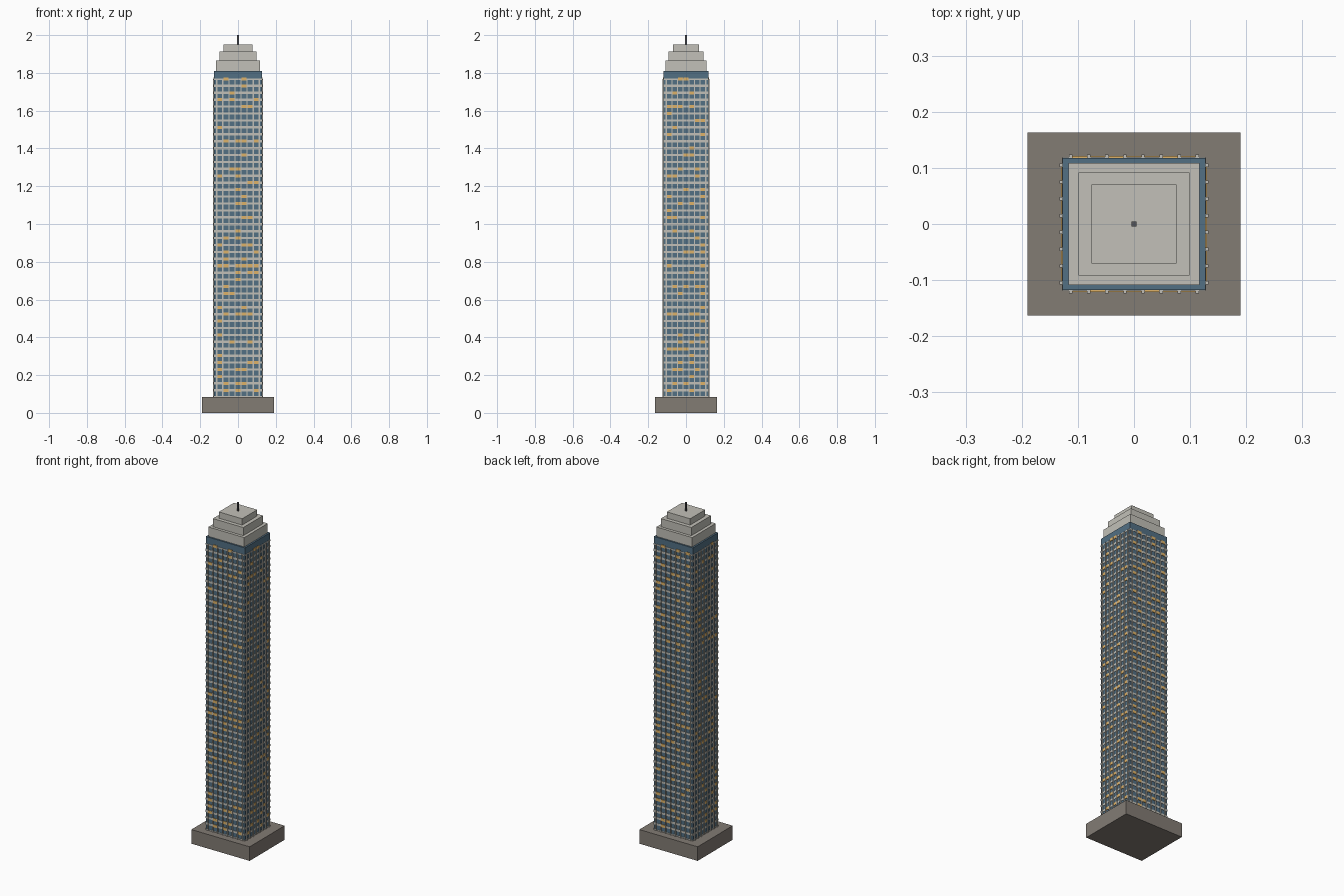
import bpy, bmesh, math, random
from mathutils import Matrix, Vector

if "Cube" in bpy.data.objects:
    bpy.data.objects.remove(bpy.data.objects["Cube"])

random.seed(7)


def material(name, rgb):
    m = bpy.data.materials.new(name)
    m.diffuse_color = (*rgb, 1)
    m.use_nodes = True
    m.node_tree.nodes["Principled BSDF"].inputs["Base Color"].default_value = m.diffuse_color
    return m


GLASS = material("blue glass", (0.085, 0.16, 0.23))
STONE = material("pale stone", (0.54, 0.53, 0.48))
PLINTH = material("brown stone", (0.225, 0.20, 0.175))
LIT = material("warm window light", (0.74, 0.45, 0.14))
METAL = material("dark metal", (0.09, 0.09, 0.10))


def boxes(name, mat, items):
    """One object from (centre, size, rotation about z) boxes."""
    bm = bmesh.new()
    for centre, size, turn in items:
        m = (Matrix.Rotation(turn, 4, 'Z') @ Matrix.Translation(Vector(centre))
             @ Matrix.Diagonal((*size, 1)))
        bmesh.ops.create_cube(bm, size=1, matrix=m)
    mesh = bpy.data.meshes.new(name)
    bm.to_mesh(mesh)
    bm.free()
    mesh.materials.append(mat)
    ob = bpy.data.objects.new(name, mesh)
    bpy.context.collection.objects.link(ob)
    return ob


def block(name, mat, hx, hy, z0, z1):
    boxes(name, mat, [((0, 0, (z0 + z1) / 2), (2 * hx, 2 * hy, z1 - z0), 0)])


# Plinth, glass shaft, stepped crown and mast
HX, HY = 0.127, 0.118
Z0, Z1 = 0.083, 1.768
block("plinth", PLINTH, 0.19, 0.163, 0, Z0)
block("glass_shaft", GLASS, HX, HY, 0.04, 1.81)
block("crown_lower", STONE, 0.117, 0.109, 1.81, 1.865)
block("crown_middle", STONE, 0.099, 0.092, 1.865, 1.913)
block("crown_upper", STONE, 0.076, 0.070, 1.913, 1.95)
block("mast", METAL, 0.0045, 0.0045, 1.95, 2.0)

# Facade grid: fins, floor bands and lit bays on all four faces
FLOORS, BAYS = 46, 7
pitch = (Z1 - Z0) / FLOORS
fins, bands, lit = [], [], []
for k in range(4):
    turn = k * math.pi / 2
    half, depth = (HX, HY) if k % 2 == 0 else (HY, HX)
    reach = half * 0.887
    bay = 2 * reach / BAYS
    for i in range(BAYS + 1):
        fins.append(((-reach + i * bay, -depth - 0.002, (Z0 + Z1) / 2),
                     (0.006, 0.008, Z1 - Z0), turn))
    for f in range(FLOORS + 1):
        z = Z0 + f * pitch
        low, high = max(z - 0.006, Z0), min(z + 0.006, Z1 + 0.002)
        bands.append(((0, -depth, (low + high) / 2),
                      (2 * half, 0.003, high - low), turn))
        for i in range(BAYS):
            if f > 0 and random.random() < 0.21:
                lit.append(((-reach + (i + 0.5) * bay, -depth, z),
                            (bay * 0.85, 0.006, 0.016), turn))

boxes("facade_fins", STONE, fins)
boxes("floor_bands", STONE, bands)
boxes("lit_windows", LIT, lit)
